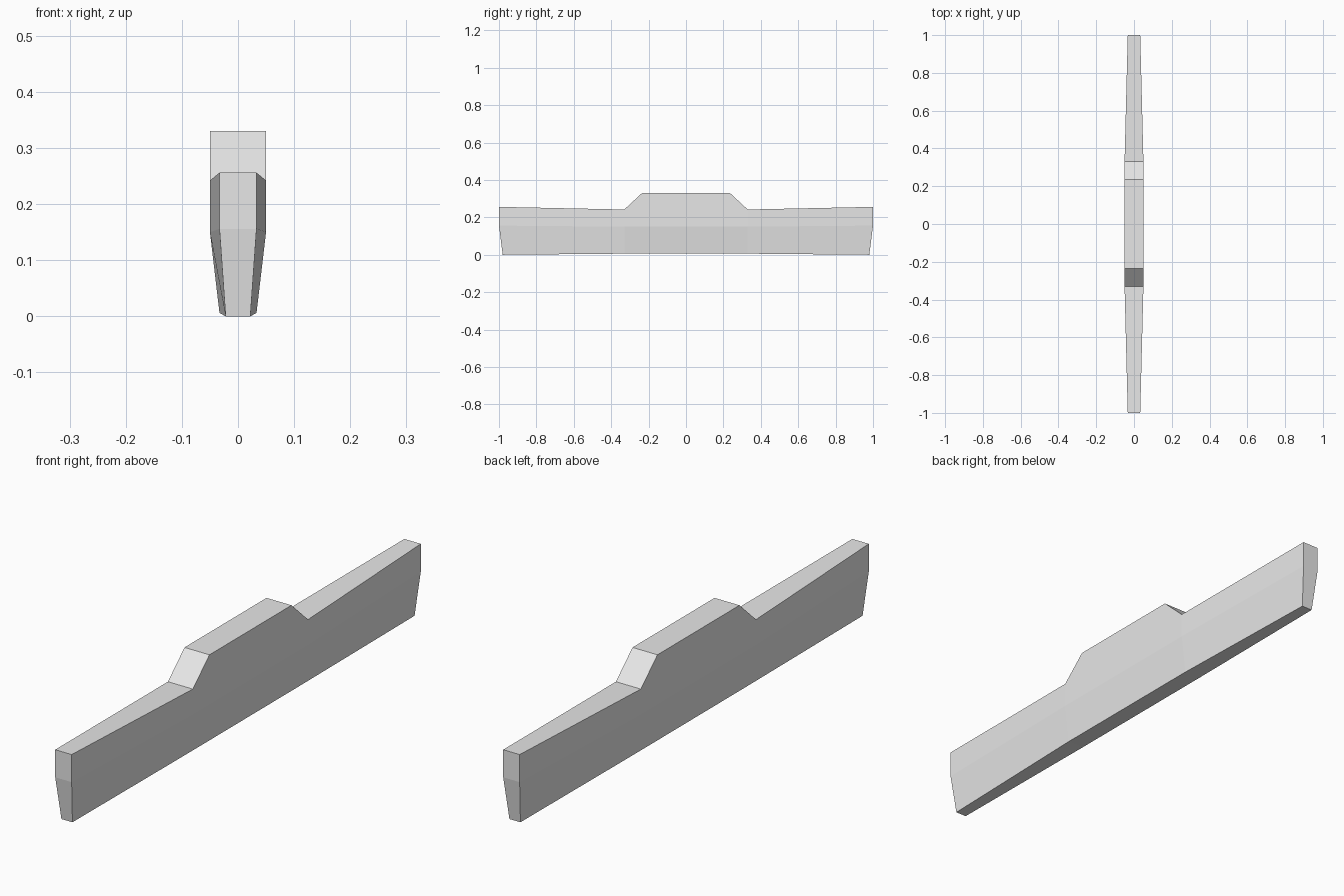
import bpy
import bmesh

cube = bpy.data.objects.get("Cube")
if cube:
    bpy.data.objects.remove(cube, do_unlink=True)

grey = bpy.data.materials.new("light_grey")
grey.use_nodes = True
colour = (0.8, 0.8, 0.8, 1)
grey.diffuse_color = colour
grey.node_tree.nodes["Principled BSDF"].inputs["Base Color"].default_value = colour

# Half of the beam: y at top, y at foot, half widths of body and foot,
# then heights of top, shoulder line and foot
half = [
    (0.235, 0.235, 0.05, 0.033, 0.33, 0.15, 0.006),
    (0.33, 0.33, 0.05, 0.033, 0.242, 0.15, 0.006),
    (1.0, 0.98, 0.033, 0.022, 0.256, 0.156, 0.0),
]
mirrored = [(-s[0], -s[1], *s[2:]) for s in reversed(half)]

# Cross-sections along the length, wide above and tapering to the foot
bm = bmesh.new()
rings = []
for y, y_foot, wide, narrow, top, middle, foot in mirrored + half:
    points = [(-wide, y, top), (wide, y, top), (wide, y, middle),
              (narrow, y_foot, foot), (-narrow, y_foot, foot), (-wide, y, middle)]
    rings.append([bm.verts.new(p) for p in points])

# Skin between neighbouring sections
for a, b in zip(rings, rings[1:]):
    for i in range(len(a)):
        j = (i + 1) % len(a)
        bm.faces.new((a[i], a[j], b[j], b[i]))

# End caps, folded at the shoulder line
for ring in (rings[0], rings[-1]):
    bm.faces.new((ring[0], ring[1], ring[2], ring[5]))
    bm.faces.new((ring[5], ring[2], ring[3], ring[4]))

bmesh.ops.recalc_face_normals(bm, faces=bm.faces)
mesh = bpy.data.meshes.new("raised_beam")
bm.to_mesh(mesh)
bm.free()
mesh.materials.append(grey)
beam = bpy.data.objects.new("raised_beam", mesh)
bpy.context.collection.objects.link(beam)
